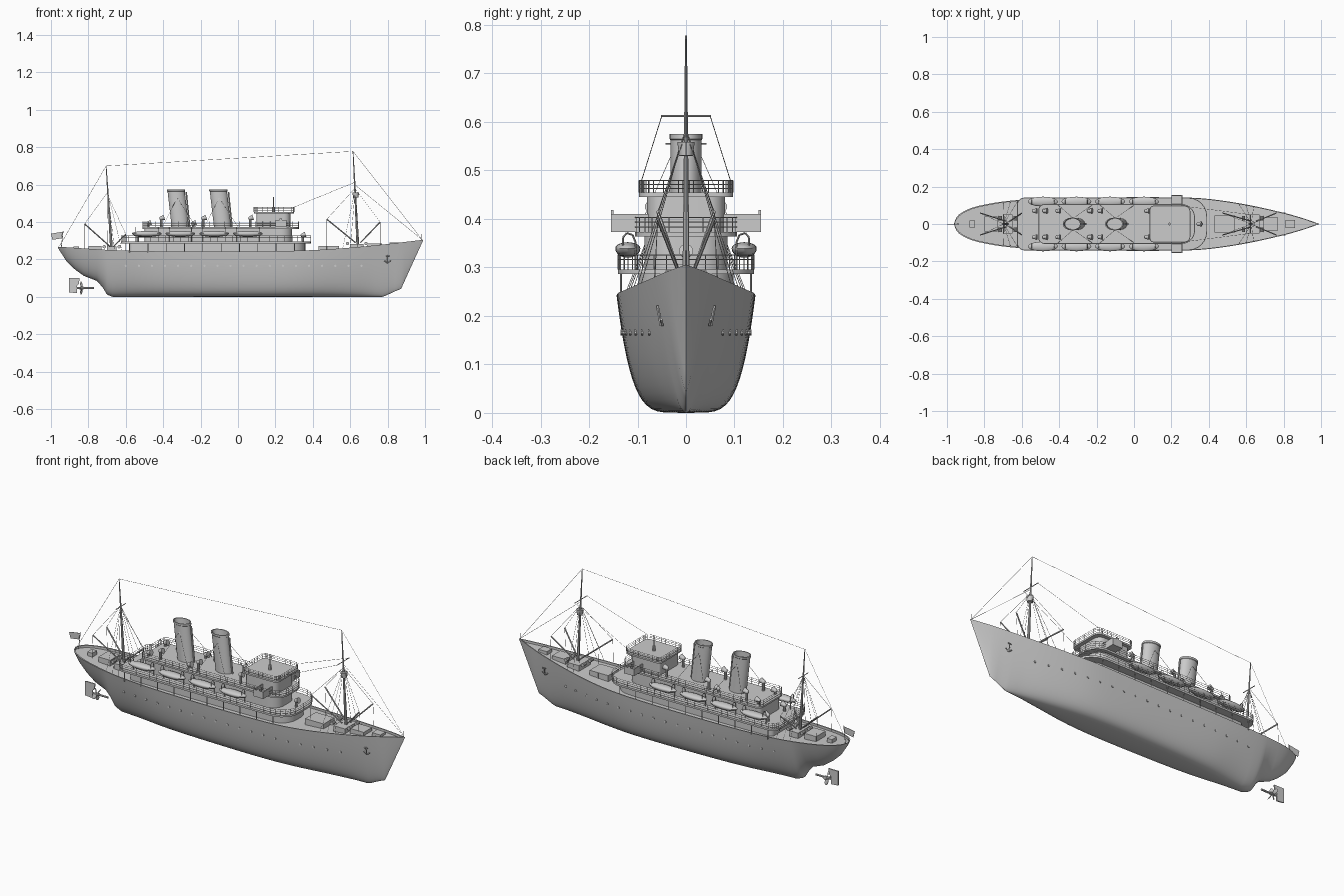
import bpy, bmesh, math
from mathutils import Vector, Matrix

if "Cube" in bpy.data.objects:
    bpy.data.objects.remove(bpy.data.objects["Cube"])

grey = bpy.data.materials.new("ship_grey")
grey.diffuse_color = (0.6, 0.6, 0.6, 1)
grey.use_nodes = True
grey.node_tree.nodes["Principled BSDF"].inputs["Base Color"].default_value = grey.diffuse_color


def finish(bm, name, smooth=True):
    bmesh.ops.recalc_face_normals(bm, faces=bm.faces)
    me = bpy.data.meshes.new(name)
    bm.to_mesh(me)
    bm.free()
    me.materials.append(grey)
    ob = bpy.data.objects.new(name, me)
    bpy.context.collection.objects.link(ob)
    if smooth:
        bpy.context.view_layer.objects.active = ob
        ob.select_set(True)
        bpy.ops.object.shade_smooth_by_angle(angle=math.radians(35))
        ob.select_set(False)
    return ob


def add_tube(bm, a, b, r0, r1=None, n=4):
    a, b = Vector(a), Vector(b)
    d = b - a
    m = Matrix.Translation((a + b) / 2) @ d.to_track_quat('Z', 'Y').to_matrix().to_4x4()
    bmesh.ops.create_cone(bm, cap_ends=True, segments=n, radius1=r0,
                          radius2=r0 if r1 is None else r1, depth=d.length, matrix=m)


def tubes(name, segs, r, n=4):
    bm = bmesh.new()
    for a, b in segs:
        add_tube(bm, a, b, r, n=n)
    return finish(bm, name, n > 4)


def boxes(name, items):
    # each item: x0, x1, y0, y1, z0, z1
    bm = bmesh.new()
    for x0, x1, y0, y1, z0, z1 in items:
        m = Matrix.Translation(((x0 + x1) / 2, (y0 + y1) / 2, (z0 + z1) / 2)) @ \
            Matrix.Diagonal((x1 - x0, y1 - y0, z1 - z0, 1))
        bmesh.ops.create_cube(bm, size=1, matrix=m)
    return finish(bm, name, False)


def outline(x0, x1, h, ra, rf, n=6):
    # rectangle in plan with aft and forward corner radii
    pts = []
    for cx, cy, r, a0 in ((x1 - rf, h - rf, rf, 0), (x0 + ra, h - ra, ra, 90),
                          (x0 + ra, ra - h, ra, 180), (x1 - rf, rf - h, rf, 270)):
        for i in range(n + 1):
            a = math.radians(a0 + 90 * i / n)
            pts.append((cx + r * math.cos(a), cy + r * math.sin(a)))
    return pts


def slab(name, pts, z0, z1):
    bm = bmesh.new()
    f = bm.faces.new([bm.verts.new((x, y, z0)) for x, y in pts])
    top = bmesh.ops.extrude_face_region(bm, geom=[f])
    bmesh.ops.translate(bm, vec=(0, 0, z1 - z0),
                        verts=[v for v in top['geom'] if isinstance(v, bmesh.types.BMVert)])
    return finish(bm, name)


def railing(name, pts, z, h, step=0.04):
    segs = []
    for (ax, ay), (bx, by) in zip(pts, pts[1:] + pts[:1]):
        for k in (0.35, 0.68, 1):
            segs.append(((ax, ay, z + h * k), (bx, by, z + h * k)))
        n = max(1, round(math.hypot(bx - ax, by - ay) / step))
        for i in range(n):
            x, y = ax + (bx - ax) * i / n, ay + (by - ay) * i / n
            segs.append(((x, y, z), (x, y, z + h)))
    return tubes(name, segs, 0.001)


def curve(tab, smooth=True):
    # interpolated lookup through a few control points
    def slope(i):
        a, b = tab[max(i - 1, 0)], tab[min(i + 1, len(tab) - 1)]
        return (b[1] - a[1]) / (b[0] - a[0])

    def f(x):
        x = min(max(x, tab[0][0]), tab[-1][0])
        i = max(k for k in range(len(tab) - 1) if tab[k][0] <= x)
        (xa, va), (xb, vb) = tab[i], tab[i + 1]
        w, t = xb - xa, (x - xa) / (xb - xa)
        if not smooth:
            return va + (vb - va) * t
        return (va * (2 * t**3 - 3 * t**2 + 1) + vb * (3 * t**2 - 2 * t**3)
                + slope(i) * w * (t**3 - 2 * t**2 + t) + slope(i + 1) * w * (t**3 - t**2))
    return f


# hull lines: half-breadth, sheer, keel, section fullness
beam = curve([(-.963, 0), (-.95, .035), (-.92, .062), (-.85, .092), (-.7, .12), (-.5, .136),
              (-.2, .142), (.25, .142), (.4, .134), (.6, .104), (.8, .06), (.9, .032), (.99, .001)])
sheer = curve([(-.963, .268), (-.6, .247), (0, .242), (.4, .25), (.7, .272), (.99, .305)])
keel = curve([(-.963, .262), (-.915, .187), (-.87, .145), (-.824, .112), (-.754, .085), (-.722, .048),
              (-.70, .012), (-.67, 0), (.77, 0), (.787, .005), (.84, .03), (.872, .043), (.99, .302)], False)
full = curve([(-.963, .5), (-.8, .5), (-.6, .42), (-.4, .28), (-.1, .22), (.3, .22),
              (.6, .36), (.8, .6), (.99, .85)])


def breadth(x, z):
    t = (z - keel(x)) / (sheer(x) - keel(x))
    return max(beam(x), 0) * min(max(t, 0), 1) ** full(x)


# hull with bulwark and deck
xs = sorted({-.963, -.958, -.95, -.935, -.915, -.89, -.87, -.845, -.824, -.79, -.754, -.738, -.722, -.71, -.70,
             -.685, .787, .81, .84, .872, .89, .91, .93, .95, .97, .99} | {-.67 + .04 * i for i in range(37)})
bm = bmesh.new()
rows, N = [], 14
for x in xs:
    zs, zk = sheer(x), keel(x)
    zd = max(zs - .012, zk)
    yi = max(min(beam(x) - .005, breadth(x, zd) - .003), 0)
    half = [(yi, zd), (yi, zs)]
    for k in range(N, 0, -1):
        z = zk + (zs - zk) * (k / N) ** 2.2
        half.append((breadth(x, z), z))
    ring = [(0, zd)] + half + [(0, zk)] + [(-y, z) for y, z in reversed(half)]
    rows.append([bm.verts.new((x, y, z)) for y, z in ring])
for a, b in zip(rows, rows[1:]):
    for i in range(len(a)):
        j = (i + 1) % len(a)
        bm.faces.new((a[i], a[j], b[j], b[i]))
bm.faces.new(rows[0])
bm.faces.new(rows[-1])
bmesh.ops.remove_doubles(bm, verts=bm.verts, dist=1e-5)
finish(bm, "hull")

# portholes and anchors on both sides
bm = bmesh.new()
seg = []
for s in (-1, 1):
    for i in range(19):
        x = -.6 + i * .07
        y = s * breadth(x, .166)
        add_tube(bm, (x, y - .003, .166), (x, y + .003, .166), .006, n=10)
    y = s * (breadth(.8, .2) + .003)
    seg += [((.8, y, .18), (.8, y + s * .008, .222)), ((.783, y, .193), (.8, y - s * .002, .18)),
            ((.817, y, .193), (.8, y - s * .002, .18)), ((.791, y + s * .007, .218), (.809, y + s * .007, .218))]
finish(bm, "portholes")
tubes("anchors", seg, .003)

# decks and houses
prom = outline(-.625, .39, .14, .04, .1)
boat = outline(-.51, .325, .105, .03, .07)
roof = outline(.085, .3, .097, .02, .03)
slab("lower_house", outline(-.58, .36, .098, .02, .08), .225, .29)
slab("promenade_deck", prom, .286, .296)
slab("upper_house", outline(-.5, .29, .086, .02, .06), .296, .366)
slab("boat_deck", boat, .364, .373)
slab("bridge_house", outline(.1, .28, .08, .01, .035), .373, .445)
slab("bridge_roof", roof, .445, .454)
boxes("bridge_wings", [(.2, .258, -.155, .155, .373, .378), (.254, .258, -.155, .155, .373, .41),
                       (.2, .204, -.155, -.08, .373, .41), (.2, .204, .08, .155, .373, .41),
                       (.2, .258, -.155, -.151, .373, .41), (.2, .258, .151, .155, .373, .41),
                       (.222, .236, -.155, -.149, .41, .418), (.222, .236, .149, .155, .41, .418)])
railing("promenade_railing", prom, .296, .03)
railing("boat_deck_railing", boat, .373, .03)
railing("bridge_railing", roof, .454, .025, .03)
tubes("deck_posts", [((x, s * .134, .236), (x, s * .134, .288)) for s in (-1, 1)
                     for x in [-.58 + .098 * i for i in range(10)]], .0022)

# raked funnels with open tops, rims and steam pipes
for name, xb in (("aft_funnel", -.308), ("fore_funnel", -.082)):
    bm = bmesh.new()
    prof = [(0, 1), (.55, 1), (.94, 1), (.95, 1.06), (1, 1.06), (1, .93), (.86, .9)]
    rings = []
    for t, k in prof:
        rings.append([bm.verts.new((xb - .024 * t + .046 * k * math.cos(a), .032 * k * math.sin(a),
                                    .37 + .205 * t)) for a in [math.tau * i / 28 for i in range(28)]])
    for a, b in zip(rings, rings[1:]):
        for i in range(28):
            bm.faces.new((a[i], a[i - 1], b[i - 1], b[i]))
    bm.faces.new(rings[-1])
    add_tube(bm, (xb + .05, 0, .37), (xb + .031, 0, .56), .004, n=8)
    finish(bm, name)

# lifeboats and davits
bm = bmesh.new()
seg = []
for s in (-1, 1):
    for cx in (-.487, -.308, -.128, .053):
        new = bmesh.ops.create_uvsphere(bm, u_segments=20, v_segments=10, radius=1)['verts']
        for v in new:
            x, y, z = v.co
            v.co = (cx + .08 * x, s * .12 + .026 * y, .339 + (.013 if z > 0 else .019) * z)
        for dx in (-.06, .06):
            p = [(.104, .296), (.104, .352), (.11, .367), (.122, .371), (.13, .362), (.13, .34)]
            seg += [((cx + dx, s * a[0], a[1]), (cx + dx, s * b[0], b[1])) for a, b in zip(p, p[1:])]
finish(bm, "lifeboats")
tubes("davits", seg, .002)

# cowl ventilators
bm = bmesh.new()
vents = [(x, s * .07, .37, .05) for s in (-1, 1) for x in (-.41, -.185, .065)]
vents += [(x, s * .07, .37, .022) for s in (-1, 1) for x in (-.48, -.24)]
vents += [(-.535, s * .07, .294, .035) for s in (-1, 1)] + [(.345, 0, .294, .035)]
for x, y, z, h in vents:
    add_tube(bm, (x, y, z), (x, y, z + h), .007, n=10)
    bmesh.ops.create_uvsphere(bm, u_segments=10, v_segments=6, radius=.011,
                              matrix=Matrix.Translation((x, y, z + h)))
    add_tube(bm, (x, y, z + h), (x + .016, y, z + h + .005), .01, .015, n=10)
finish(bm, "ventilators")

# hatches, winches and small lockers on the open decks
boxes("hatches", [(.43, .54, -.045, .045, .235, .272), (.69, .77, -.035, .035, .255, .285),
                  (.6, .67, -.05, .05, .245, .282), (.81, .86, -.022, .022, .265, .29),
                  (-.8, -.73, -.04, .04, .235, .272), (-.7, -.65, -.05, .05, .23, .268),
                  (-.88, -.85, -.02, .02, .24, .27)])
tubes("winches", [((x, y - .012, .285), (x, y + .012, .285)) for y in (-.03, .03)
                  for x in (.585, .685)] + [((x, y - .012, .268), (x, y + .012, .268))
                                            for y in (-.03, .03) for x in (-.715, -.635)], .009, 10)

# masts, crow's nest and yards
bm = bmesh.new()
add_tube(bm, (.642, 0, .25), (.615, 0, .778), .008, .002, 10)
add_tube(bm, (-.675, 0, .235), (-.705, 0, .70), .008, .002, 10)
add_tube(bm, (.63, 0, .53), (.629, 0, .558), .014, .018, 12)
add_tube(bm, (.623, -.052, .612), (.623, .052, .612), .002, n=6)
add_tube(bm, (-.695, -.042, .555), (-.695, .042, .555), .002, n=6)
add_tube(bm, (.19, 0, .45), (.19, 0, .535), .002, n=6)
add_tube(bm, (.19, 0, .454), (.19, 0, .478), .008, n=8)
finish(bm, "masts")

# cargo booms, stays, shrouds and aerial wires
booms, wires = [], []
for s in (-1, 1):
    for foot, tip, head in (((.655, .29), (.76, .40), (.625, .58)), ((.628, .29), (.475, .415), (.625, .58)),
                            ((-.685, .27), (-.82, .39), (-.697, .56)), ((-.665, .27), (-.6, .335), (-.695, .54))):
        a, b = (foot[0], s * .015, foot[1]), (tip[0], s * .058, tip[1])
        booms.append((a, b))
        wires += [(b, (head[0], 0, head[1])), (b, (b[0], s * .065, sheer(b[0])))]
    for x in (.56, .6, .64):
        wires.append(((x, s * (beam(x) - .004), sheer(x)), (.627, s * .004, .575)))
    for x in (-.66, -.62, -.7):
        wires.append(((x, s * (beam(x) - .004), sheer(x)), (-.695, s * .004, .55)))
    wires.append(((.623, s * .05, .612), (.295, s * .092, .478)))
    for xb in (-.325, -.1):
        wires += [((xb, s * .031, .53), (xb + d, s * .1, .373)) for d in (-.08, .1)]
wires += [((-.705, 0, .70), (.615, 0, .778)), ((-.705, 0, .70), (-.955, 0, .27)),
          ((.615, 0, .778), (.985, 0, .305)), ((.624, 0, .60), (.985, 0, .305))]
tubes("cargo_booms", booms, .0035, 6)
tubes("rigging", wires, .0008)

# ensign staff, flag and jack staff
tubes("flag_staffs", [((-.945, 0, .26), (-.935, 0, .352)), ((.98, 0, .30), (.98, 0, .335))], .0018)
bm = bmesh.new()
bm.faces.new([bm.verts.new(p) for p in ((-1.0, 0, .338), (-.938, 0, .348), (-.942, 0, .313), (-.992, 0, .305))])
finish(bm, "flag", False).modifiers.new("cloth", 'SOLIDIFY').thickness = .002

# rudder, shaft and propeller
bm = bmesh.new()
bm.faces.new([bm.verts.new((x, -.003, z)) for x, z in
              ((-.904, .10), (-.846, .10), (-.851, .07), (-.861, .06), (-.862, .02), (-.904, .024))])
r = bmesh.ops.extrude_face_region(bm, geom=bm.faces[:])
bmesh.ops.translate(bm, vec=(0, .006, 0), verts=[v for v in r['geom'] if isinstance(v, bmesh.types.BMVert)])
finish(bm, "rudder", False)
bm = bmesh.new()
add_tube(bm, (-.86, 0, .047), (-.77, 0, .047), .005, n=10)
add_tube(bm, (-.85, 0, .047), (-.825, 0, .047), .006, .009, n=10)
for i in range(4):
    m = Matrix.Translation((-.838, 0, .047)) @ Matrix.Rotation(i * math.pi / 2 + .3, 4, 'X') @ \
        Matrix.Translation((0, 0, .02)) @ Matrix.Rotation(.6, 4, 'Z') @ Matrix.Diagonal((.0025, .01, .017, 1))
    bmesh.ops.create_uvsphere(bm, u_segments=10, v_segments=8, radius=1, matrix=m)
finish(bm, "propeller")
